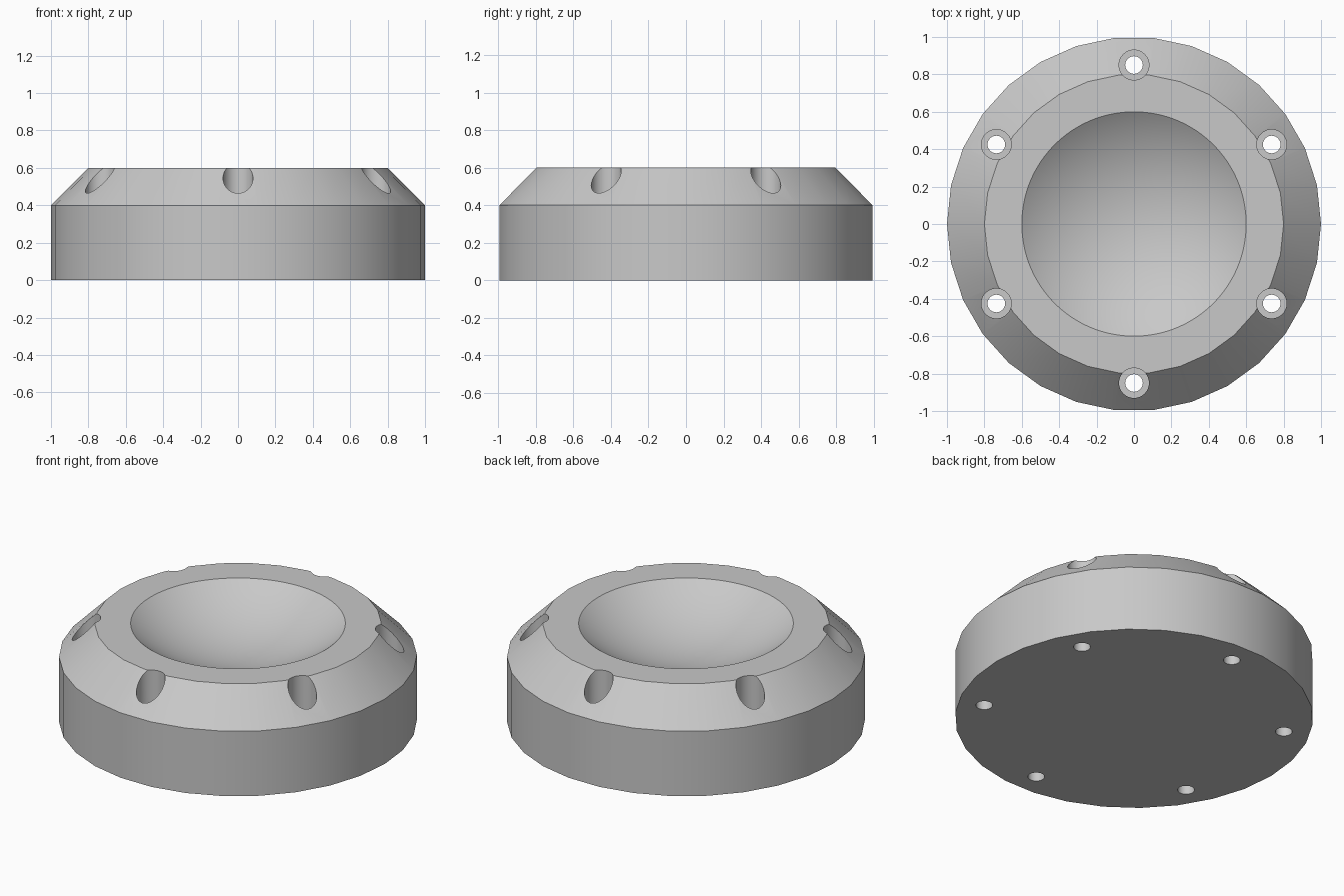
import bpy, bmesh, math

if "Cube" in bpy.data.objects:
    bpy.data.objects.remove(bpy.data.objects["Cube"], do_unlink=True)

grey = bpy.data.materials.new("plain grey")
grey.use_nodes = True
colour = (0.58, 0.58, 0.58, 1)
grey.diffuse_color = colour
grey.node_tree.nodes["Principled BSDF"].inputs["Base Color"].default_value = colour


def lathe(name, profile, sides, x=0, y=0):
    """Closed solid from (radius, height) points, listed bottom to top."""
    bm = bmesh.new()
    rings = []
    for r, z in profile:
        turns = [2 * math.pi * i / sides for i in range(sides)]
        rings.append([bm.verts.new((x + r * math.cos(a), y + r * math.sin(a), z)) for a in turns])
    for low, high in zip(rings, rings[1:]):
        for i in range(sides):
            j = (i + 1) % sides
            bm.faces.new((low[i], low[j], high[j], high[i]))
    bm.faces.new(rings[0][::-1])
    bm.faces.new(rings[-1])
    mesh = bpy.data.meshes.new(name)
    bm.to_mesh(mesh)
    bm.free()
    obj = bpy.data.objects.new(name, mesh)
    bpy.context.collection.objects.link(obj)
    mesh.materials.append(grey)
    return obj


# Round body with a chamfered upper edge
body = lathe("dished_base", [(1, 0), (1, 0.4), (0.8, 0.6)], 30)

# Shallow spherical dish
bpy.ops.mesh.primitive_uv_sphere_add(segments=128, ring_count=96, radius=1, location=(0, 0, 1.4))
cutters = [bpy.context.object]
cutters[0].name = "dish_cutter"

# Six counterbored bolt holes
for k in range(6):
    a = math.radians(90 + 60 * k)
    cutters.append(lathe("bolt_hole_cutter",
                         [(0.047, -0.1), (0.047, 0.25), (0.08, 0.25), (0.08, 0.8)],
                         48, 0.85 * math.cos(a), 0.85 * math.sin(a)))

# Cut the body, then drop the cutters
bpy.ops.object.select_all(action="DESELECT")
body.select_set(True)
bpy.context.view_layer.objects.active = body
for cutter in cutters:
    cutter.hide_render = True
    cut = body.modifiers.new("cut", "BOOLEAN")
    cut.operation = "DIFFERENCE"
    cut.solver = "EXACT"
    cut.object = cutter
    bpy.ops.object.modifier_apply(modifier=cut.name)
    bpy.data.objects.remove(cutter, do_unlink=True)

# One colour throughout
body.data.materials.clear()
body.data.materials.append(grey)
for face in body.data.polygons:
    face.material_index = 0

bpy.ops.object.shade_smooth_by_angle(angle=math.radians(30))
